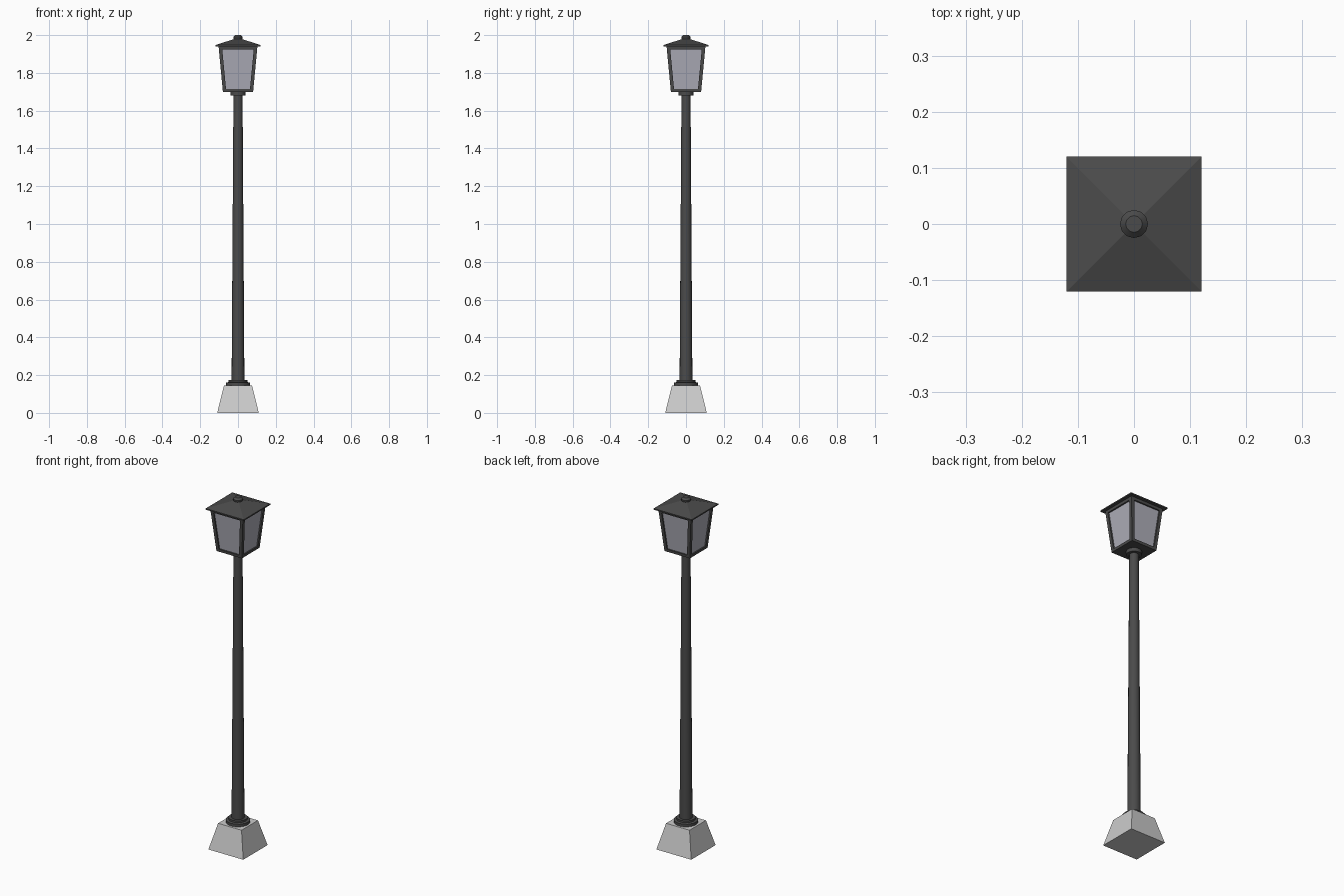
import bpy, bmesh, math
from mathutils import Vector

if "Cube" in bpy.data.objects:
    bpy.data.objects.remove(bpy.data.objects["Cube"])


def material(name, color):
    m = bpy.data.materials.new(name)
    m.diffuse_color = color
    m.use_nodes = True
    m.node_tree.nodes["Principled BSDF"].inputs["Base Color"].default_value = m.diffuse_color
    return m


IRON = material("dark_iron", (0.07, 0.07, 0.07, 1))
GLASS = material("frosted_glass", (0.42, 0.42, 0.48, 1))


def finish(name, bm, mat=None, smooth=False):
    bmesh.ops.recalc_face_normals(bm, faces=bm.faces)
    me = bpy.data.meshes.new(name)
    bm.to_mesh(me)
    bm.free()
    ob = bpy.data.objects.new(name, me)
    bpy.context.collection.objects.link(ob)
    if mat:
        me.materials.append(mat)
    if smooth:
        bpy.ops.object.select_all(action='DESELECT')
        ob.select_set(True)
        bpy.context.view_layer.objects.active = ob
        bpy.ops.object.shade_smooth_by_angle(angle=math.radians(40))
    return ob


def loft(bm, profile, sides, turn=0.0):
    """Stack regular rings of (radius, z) and cap both ends."""
    rings = []
    for r, z in profile:
        rings.append([bm.verts.new((r * math.cos(turn + math.tau * i / sides),
                                    r * math.sin(turn + math.tau * i / sides), z))
                      for i in range(sides)])
    for a, b in zip(rings, rings[1:]):
        for i in range(sides):
            j = (i + 1) % sides
            bm.faces.new((a[i], a[j], b[j], b[i]))
    bm.faces.new(rings[0][::-1])
    bm.faces.new(rings[-1])


def turned(name, profile, mat=IRON, sides=16):
    bm = bmesh.new()
    loft(bm, profile, sides)
    return finish(name, bm, mat, True)


def square(name, profile, mat=IRON):
    """Four-sided loft; the profile gives half widths."""
    bm = bmesh.new()
    loft(bm, [(h * math.sqrt(2), z) for h, z in profile], 4, math.pi / 4)
    return finish(name, bm, mat)


# Stone base, flange and tapered pole
square("stone_base", [(0.11, 0), (0.074, 0.145)], None)
turned("pole_flange", [(0.063, 0.143), (0.063, 0.16), (0.05, 0.163), (0.05, 0.173)])
turned("pole", [(0.034, 0.15), (0.024, 1.69)])
turned("lantern_collar", [(0.04, 1.68), (0.04, 1.702)])

# Lantern: half width grows from bottom to top
Z0, Z1, H0, H1 = 1.70, 1.942, 0.08, 0.103


def half(z):
    return H0 + (H1 - H0) * (z - Z0) / (Z1 - Z0)


square("lantern_floor", [(half(Z0), Z0), (half(1.715), 1.715)])
square("lantern_glass", [(half(1.71) - 0.008, 1.71), (half(1.935) - 0.008, 1.935)], GLASS)

# Leaning corner posts
T = 0.018
bm = bmesh.new()
for sx, sy in ((1, 1), (-1, 1), (-1, -1), (1, -1)):
    rings = []
    for z in (Z0, Z1):
        o, n = half(z), half(z) - T
        rings.append([bm.verts.new(Vector((sx * x, sy * y, z)))
                      for x, y in ((o, o), (n, o), (n, n), (o, n))])
    a, b = rings
    for i in range(4):
        j = (i + 1) % 4
        bm.faces.new((a[i], a[j], b[j], b[i]))
    bm.faces.new(a)
    bm.faces.new(b)
finish("lantern_corner_posts", bm, IRON)

# Top frame, pyramid roof and knob
square("lantern_top_frame", [(half(1.925), 1.925), (half(Z1), Z1)])
square("roof", [(0.12, 1.94), (0.12, 1.947), (0.015, 1.981)])
turned("roof_knob", [(0.018, 1.972), (0.025, 1.981), (0.025, 1.99), (0.015, 2.0)], sides=12)
